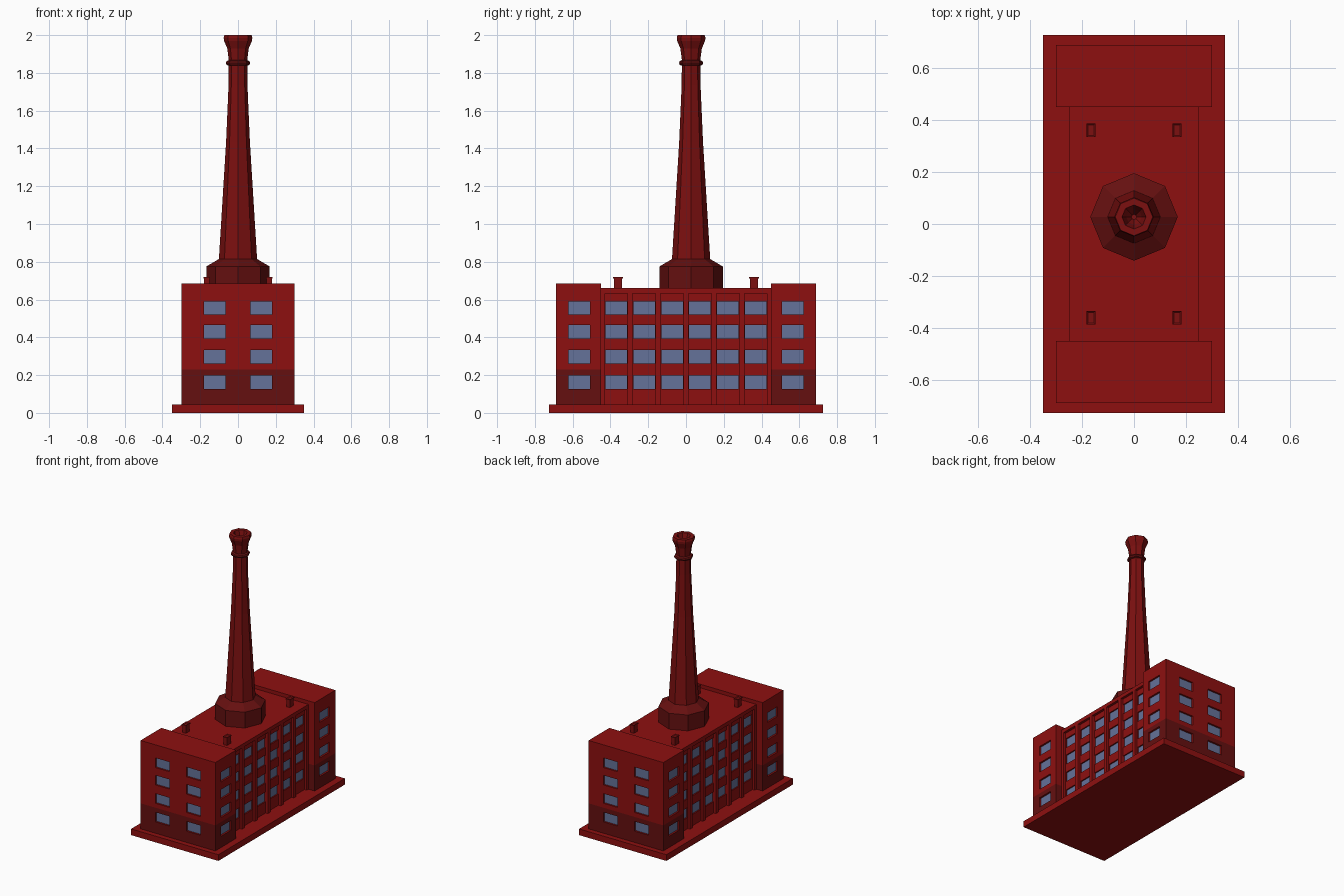
import bpy, bmesh
from math import cos, sin, pi
from mathutils import Vector, Matrix

if "Cube" in bpy.data.objects:
    bpy.data.objects.remove(bpy.data.objects["Cube"])


def material(name, r, g, b):
    m = bpy.data.materials.new(name)
    m.diffuse_color = (r, g, b, 1)
    m.use_nodes = True
    m.node_tree.nodes["Principled BSDF"].inputs["Base Color"].default_value = m.diffuse_color
    return m


BRICK = material("brick", 0.27, 0.005, 0.005)
DARK = material("dark_brick", 0.13, 0.005, 0.005)
MID = material("chimney_brick", 0.20, 0.005, 0.005)
GLASS = material("glass", 0.13, 0.17, 0.32)


def add_box(bm, x0, x1, y0, y1, z0, z1):
    m = (Matrix.Translation(((x0 + x1) / 2, (y0 + y1) / 2, (z0 + z1) / 2))
         @ Matrix.Diagonal((x1 - x0, y1 - y0, z1 - z0, 1)))
    bmesh.ops.create_cube(bm, size=1, matrix=m)


def finish(name, bm, *mats):
    me = bpy.data.meshes.new(name)
    bm.to_mesh(me)
    bm.free()
    for m in mats:
        me.materials.append(m)
    ob = bpy.data.objects.new(name, me)
    bpy.context.collection.objects.link(ob)
    return ob


def boxes(name, items, mat):
    bm = bmesh.new()
    for b in items:
        add_box(bm, *b)
    return finish(name, bm, mat)


def carve(ob, items):
    # cut window recesses, then drop the cutter
    cutter = boxes("window_cutter", items, BRICK)
    cutter.hide_render = True
    mod = ob.modifiers.new("windows", 'BOOLEAN')
    mod.operation = 'DIFFERENCE'
    mod.solver = 'EXACT'
    mod.object = cutter
    bpy.context.view_layer.objects.active = ob
    bpy.ops.object.modifier_apply(modifier=mod.name)
    bpy.data.objects.remove(cutter)


def opening(axis, face, sign, c, z, w, h, d0, d1):
    # box in a wall, reaching from depth d0 to depth d1 behind the face
    a, b = sorted((sign * (face - d0), sign * (face - d1)))
    if axis == 'x':
        return (a, b, c - w / 2, c + w / 2, z - h / 2, z + h / 2)
    return (c - w / 2, c + w / 2, a, b, z - h / 2, z + h / 2)


ROWS = (0.162, 0.297, 0.43, 0.556)
W, H = 0.114, 0.07
PLINTH, ROOF, TOWER_TOP = 0.045, 0.66, 0.686

# ground slab
boxes("base_slab", [(-0.35, 0.35, -0.725, 0.725, 0, PLINTH)], BRICK)

# end towers with a darker ground storey
for name, s in (("front_tower", -1), ("back_tower", 1)):
    y0, y1 = sorted((s * 0.45, s * 0.688))
    bm = bmesh.new()
    add_box(bm, -0.3, 0.3, y0, y1, PLINTH, TOWER_TOP)
    bmesh.ops.bisect_plane(bm, geom=bm.verts[:] + bm.edges[:] + bm.faces[:],
                           plane_co=(0, 0, 0.23), plane_no=(0, 0, 1))
    for f in bm.faces:
        f.material_index = int(f.calc_center_median().z < 0.229)
    tower = finish(name, bm, BRICK, DARK)
    holes, panes = [], []
    for z in ROWS:
        for t in (-1, 1):
            for spec in (('y', 0.688, s, t * 0.124, z), ('x', 0.3, t, s * 0.565, z)):
                holes.append(opening(*spec, W, H, -0.02, 0.018))
                panes.append(opening(*spec, W, H, 0.013, 0.022))
    carve(tower, holes)
    boxes(name + "_windows", panes, GLASS)

# main hall between the towers
hall = boxes("main_hall", [(-0.232, 0.232, -0.455, 0.455, PLINTH, ROOF - 0.001)], BRICK)
holes, panes = [], []
for t in (-1, 1):
    for i in range(6):
        for z in ROWS:
            spec = ('x', 0.232, t, (i - 2.5) * 0.148, z, W, H)
            holes.append(opening(*spec, -0.02, 0.014))
            panes.append(opening(*spec, 0.009, 0.018))
carve(hall, holes)
boxes("hall_windows", panes, GLASS)

# pilasters and roof slab
pil = []
for t in (-1, 1):
    a, b = sorted((t * 0.225, t * 0.25))
    for i in range(7):
        y = (i - 3) * 0.148
        pil.append((a, b, y - 0.014, y + 0.014, PLINTH, 0.64))
boxes("pilasters", pil, BRICK)
boxes("roof_slab", [(-0.25, 0.25, -0.452, 0.452, 0.633, ROOF)], BRICK)

# roof vents with hollow tops
for i, (sx, sy) in enumerate(((-1, -1), (1, -1), (-1, 1), (1, 1))):
    x, y = sx * 0.165, sy * 0.36
    bm = bmesh.new()
    add_box(bm, x - 0.014, x + 0.014, y - 0.022, y + 0.022, ROOF - 0.01, 0.712)
    add_box(bm, x - 0.017, x + 0.017, y - 0.026, y + 0.026, 0.712, 0.72)
    bm.faces.ensure_lookup_table()
    top = max(bm.faces, key=lambda f: f.calc_center_median().z)
    bmesh.ops.inset_region(bm, faces=[top], thickness=0.009)
    for v in top.verts:
        v.co.z -= 0.006
    finish("roof_vent_%d" % (i + 1), bm, MID)


# eight-sided chimney parts turned around the vertical axis
def lathe(name, profile, mat, sides=8, cy=0.027):
    bm = bmesh.new()
    rings = [[bm.verts.new((r * cos(2 * pi * k / sides),
                            cy + r * sin(2 * pi * k / sides), z))
              for k in range(sides)] for r, z in profile]
    for a, b in zip(rings, rings[1:]):
        for k in range(sides):
            j = (k + 1) % sides
            bm.faces.new((a[k], a[j], b[j], b[k]))
    bm.faces.new(rings[0][::-1])
    bm.faces.new(rings[-1])
    bmesh.ops.recalc_face_normals(bm, faces=bm.faces[:])
    return finish(name, bm, mat)


lathe("chimney_base", [(0.168, 0.65), (0.168, 0.775), (0.10, 0.815)], DARK)
lathe("chimney_shaft", [(0.102, 0.80), (0.063, 1.435), (0.05, 1.735), (0.049, 1.87),
                        (0.057, 1.93), (0.074, 1.97), (0.076, 1.985), (0.072, 2.0),
                        (0.046, 2.0), (0.03, 1.94), (0.01, 1.90)], MID)
lathe("chimney_ring", [(0.048, 1.838), (0.06, 1.842), (0.064, 1.852),
                       (0.06, 1.862), (0.048, 1.868)], DARK)
